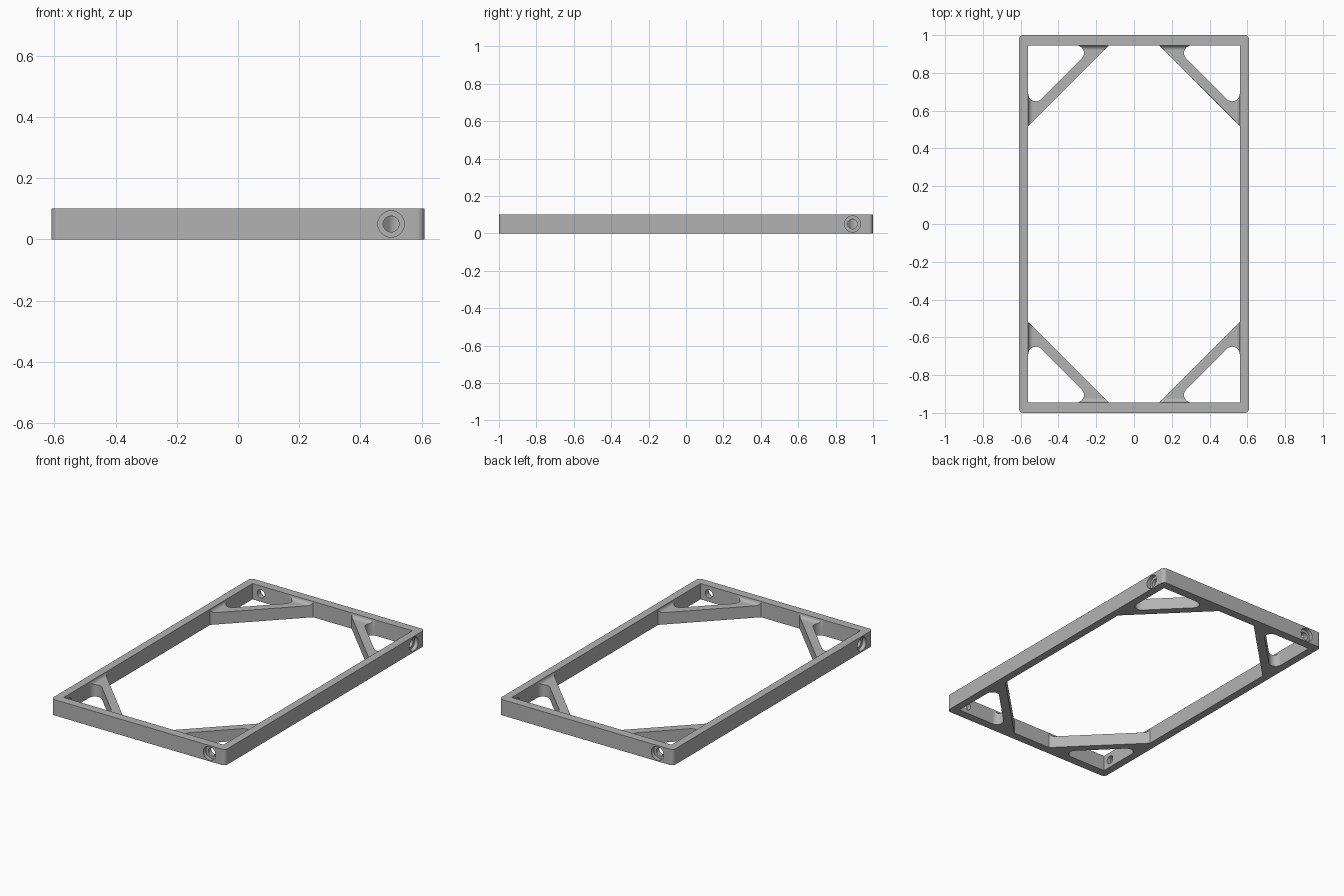
import bpy, bmesh
from math import sin, cos, pi, tan
from mathutils import Vector, Matrix

if "Cube" in bpy.data.objects:
    bpy.data.objects.remove(bpy.data.objects["Cube"], do_unlink=True)

HX, HY, H = 0.61, 1.0, 0.10       # outer half sizes and height
IX, IY = 0.56, 0.945              # inner half sizes
BRACE_IN, BRACE_OUT = 1.08, 1.153  # x + y along the two sides of a brace
BRACE_TOP = 0.075

grey = bpy.data.materials.new("mid grey")
grey.use_nodes = True
colour = (0.45, 0.45, 0.45, 1)
grey.diffuse_color = colour
grey.node_tree.nodes["Principled BSDF"].inputs["Base Color"].default_value = colour


def loft(name, rings):
    """Closed solid through a stack of matching rings of points."""
    bm = bmesh.new()
    rows = [[bm.verts.new(p) for p in ring] for ring in rings]
    for a, b in zip(rows, rows[1:]):
        for i in range(len(a)):
            j = (i + 1) % len(a)
            bm.faces.new((a[i], a[j], b[j], b[i]))
    bm.faces.new(rows[0])
    bm.faces.new(rows[-1])
    bmesh.ops.recalc_face_normals(bm, faces=bm.faces)
    mesh = bpy.data.meshes.new(name)
    bm.to_mesh(mesh)
    bm.free()
    mesh.materials.append(grey)
    obj = bpy.data.objects.new(name, mesh)
    bpy.context.collection.objects.link(obj)
    return obj


def prism(name, outline, z0, z1):
    return loft(name, [[(x, y, z) for x, y in outline] for z in (z0, z1)])


def rounded(corners, steps=10):
    """Outline with each (x, y, radius) corner replaced by an arc."""
    out = []
    for i, (x, y, r) in enumerate(corners):
        p = Vector((x, y))
        if r == 0:
            out.append((x, y))
            continue
        a = (Vector(corners[i - 1][:2]) - p).normalized()
        b = (Vector(corners[(i + 1) % len(corners)][:2]) - p).normalized()
        half = a.angle(b) / 2
        centre = p + (a + b).normalized() * (r / sin(half))
        start = p + a * (r / tan(half)) - centre
        sweep = pi - 2 * half
        turn = 1 if a.x * b.y - a.y * b.x < 0 else -1
        for k in range(steps + 1):
            q = centre + Matrix.Rotation(turn * sweep * k / steps, 2) @ start
            out.append((q.x, q.y))
    return out


def cut(body, cutter):
    cutter.hide_render = True
    mod = body.modifiers.new("cut", 'BOOLEAN')
    mod.operation, mod.solver, mod.object = 'DIFFERENCE', 'EXACT', cutter
    bpy.context.view_layer.objects.active = body
    bpy.ops.object.modifier_apply(modifier=mod.name)
    bpy.data.objects.remove(cutter, do_unlink=True)


# Outer block with rounded upright corners
frame = prism("frame", rounded([(sx * HX, sy * HY, 0.025)
              for sx, sy in ((1, 1), (-1, 1), (-1, -1), (1, -1))], 8), 0, H)

# Eight-sided main opening
x0, y0 = BRACE_IN - IY, BRACE_IN - IX
opening = [(IX, -y0), (IX, y0), (x0, IY), (-x0, IY),
           (-IX, y0), (-IX, -y0), (-x0, -IY), (x0, -IY)]
cut(frame, prism("opening_cutter", opening, -0.1, 0.2))

# Corner windows behind the diagonal braces
for sx in (1, -1):
    for sy in (1, -1):
        window = [(sx * IX, sy * IY, 0),
                  (sx * (BRACE_OUT - IY), sy * IY, 0.04),
                  (sx * IX, sy * (BRACE_OUT - IX), 0.04)]
        cut(frame, prism("window_cutter", rounded(window), -0.1, 0.2))

# Pocket that lowers the braces and blends them up into the walls
fillet = H - BRACE_TOP
rings = []
for k in range(9):
    t = pi / 2 * k / 8
    inset, z = fillet * (1 - sin(t)), H - fillet * cos(t)
    x, y = IX - inset, IY - inset
    rings.append([(x, y, z), (-x, y, z), (-x, -y, z), (x, -y, z)])
rings.append([(px, py, 0.2) for px, py, _ in rings[-1]])
cut(frame, loft("pocket_cutter", rings))


# Counterbored screw holes, one in each wall
def screw_hole(x, y, outward):
    side = Vector((-outward.y, outward.x, 0))
    base = Vector((x, y, H / 2))
    rings = []
    for depth, r in ((0.08, 0.026), (0.025, 0.026), (0.025, 0.043), (-0.02, 0.043)):
        rings.append([base - outward * depth + side * (r * cos(a))
                      + Vector((0, 0, r * sin(a)))
                      for a in (2 * pi * k / 32 for k in range(32))])
    cut(frame, loft("screw_hole_cutter", rings))


for s in (1, -1):
    screw_hole(s * 0.5, -s * HY, Vector((0, -s, 0)))
    screw_hole(s * HX, s * 0.89, Vector((s, 0, 0)))

# Smooth the curved faces while keeping the flats flat
bpy.ops.object.select_all(action='DESELECT')
frame.select_set(True)
bpy.context.view_layer.objects.active = frame
bpy.ops.object.shade_smooth_by_angle(angle=pi / 6)
weighted = frame.modifiers.new("flat_normals", 'WEIGHTED_NORMAL')
weighted.keep_sharp = True
